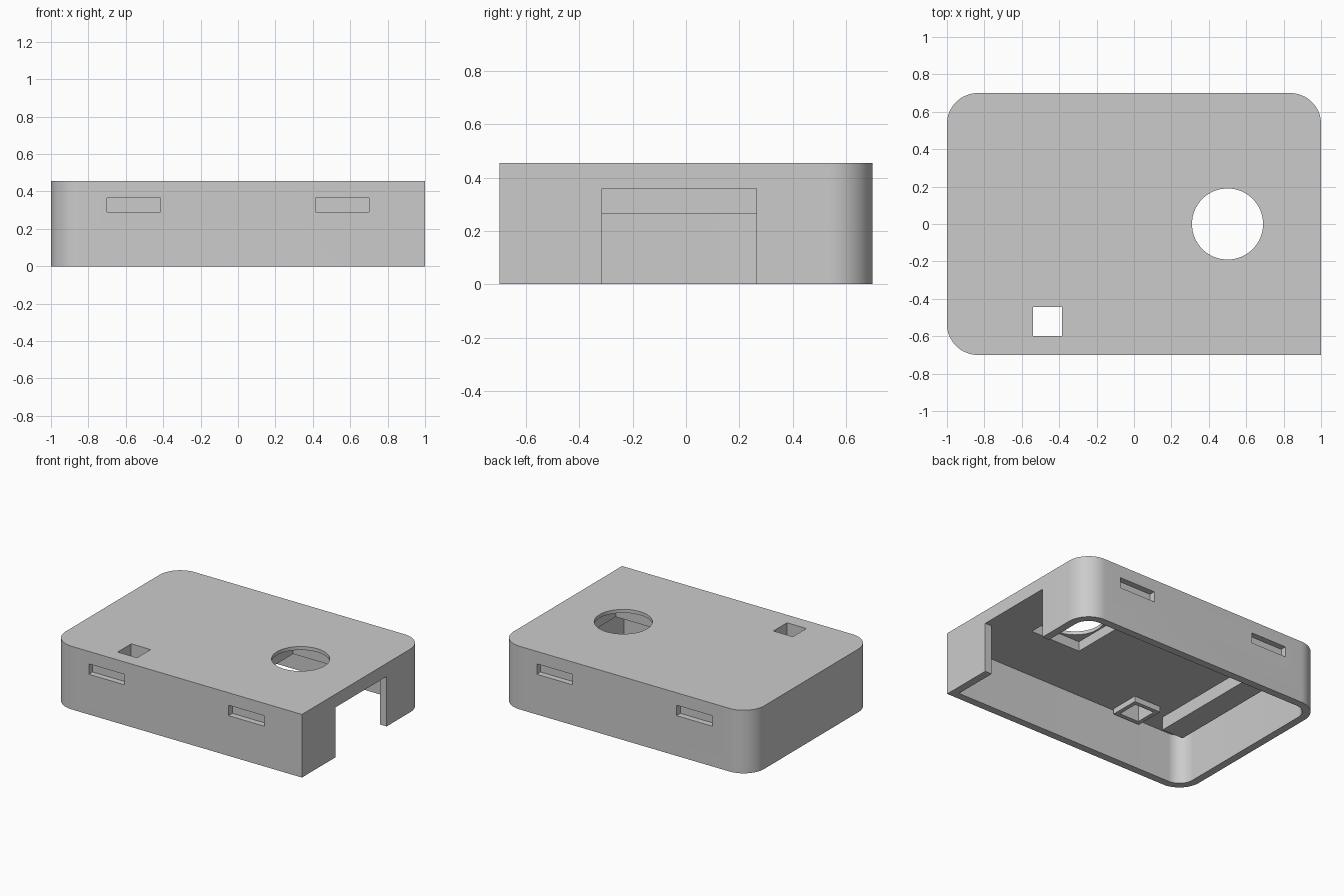
import bpy, bmesh, math

old = bpy.data.objects.get("Cube")
if old:
    bpy.data.objects.remove(old, do_unlink=True)

HALF_X, HALF_Y, HEIGHT = 1.0, 0.70, 0.455
RADIUS, WALL, CEILING = 0.165, 0.055, 0.36

grey = bpy.data.materials.new("light_grey_plastic")
grey.use_nodes = True
grey.diffuse_color = (0.6, 0.6, 0.6, 1)
grey.node_tree.nodes["Principled BSDF"].inputs["Base Color"].default_value = (0.6, 0.6, 0.6, 1)


def prism(name, outline, z0, z1):
    """Extrude a counter-clockwise outline from z0 to z1."""
    bm = bmesh.new()
    base = bm.faces.new([bm.verts.new((x, y, z0)) for x, y in outline])
    up = bmesh.ops.extrude_face_region(bm, geom=[base])
    verts = [v for v in up["geom"] if isinstance(v, bmesh.types.BMVert)]
    bmesh.ops.translate(bm, verts=verts, vec=(0, 0, z1 - z0))
    bmesh.ops.recalc_face_normals(bm, faces=bm.faces)
    mesh = bpy.data.meshes.new(name)
    bm.to_mesh(mesh)
    bm.free()
    mesh.materials.append(grey)
    obj = bpy.data.objects.new(name, mesh)
    bpy.context.collection.objects.link(obj)
    return obj


def box(name, x0, x1, y0, y1, z0, z1):
    return prism(name, [(x0, y0), (x1, y0), (x1, y1), (x0, y1)], z0, z1)


def case_outline(inset, steps=16):
    """Rectangle with three round corners and a square one at front left."""
    hx, hy, r = HALF_X - inset, HALF_Y - inset, RADIUS - inset
    pts = [(hx, -hy)]
    for sx, sy, start in ((1, 1, 0), (-1, 1, 90), (-1, -1, 180)):
        for i in range(steps + 1):
            a = math.radians(start + 90 * i / steps)
            pts.append((sx * (hx - r) + r * math.cos(a), sy * (hy - r) + r * math.sin(a)))
    return pts


def combine(target, tool, operation):
    """Apply a boolean and discard the tool."""
    mod = target.modifiers.new(operation.lower(), "BOOLEAN")
    mod.operation, mod.solver, mod.object = operation, "EXACT", tool
    bpy.context.view_layer.objects.active = target
    bpy.ops.object.modifier_apply(modifier=mod.name)
    bpy.data.objects.remove(tool, do_unlink=True)


# Hollow shell, open underneath
shell = prism("case_shell", case_outline(0), 0, HEIGHT)
combine(shell, prism("cavity", case_outline(WALL), -0.1, CEILING), "DIFFERENCE")

# Rib and window collar hanging from the ceiling
combine(shell, box("ceiling_rib", -0.84, -0.67, -0.51, 0.51, 0.265, 0.40), "UNION")
combine(shell, box("window_collar", -0.57, -0.355, -0.63, -0.415, 0.32, 0.40), "UNION")

# Square window and side opening
combine(shell, box("window", -0.54, -0.385, -0.60, -0.445, 0.2, 0.6), "DIFFERENCE")
combine(shell, box("side_opening", 0.9, 1.1, -0.315, 0.265, -0.1, CEILING), "DIFFERENCE")

# Round hole with a square recess below it
combine(shell, box("recess", 0.30, 0.70, -0.20, 0.20, 0.3, 0.43), "DIFFERENCE")
ring = [(0.5 + 0.19 * math.cos(math.tau * i / 64), 0.19 * math.sin(math.tau * i / 64))
        for i in range(64)]
combine(shell, prism("round_hole", ring, 0.3, 0.6), "DIFFERENCE")

# Blind slots in the front and back walls
for sx in (-1, 1):
    for sy in (-1, 1):
        x0, x1 = sorted((sx * 0.415, sx * 0.70))
        y0, y1 = sorted((sy * (HALF_Y - 0.043), sy * (HALF_Y + 0.1)))
        combine(shell, box("slot", x0, x1, y0, y1, 0.29, 0.365), "DIFFERENCE")

# Smooth round corners, crisp edges elsewhere
bpy.ops.object.select_all(action="DESELECT")
shell.select_set(True)
bpy.context.view_layer.objects.active = shell
bpy.ops.object.shade_smooth_by_angle(angle=math.radians(30))
